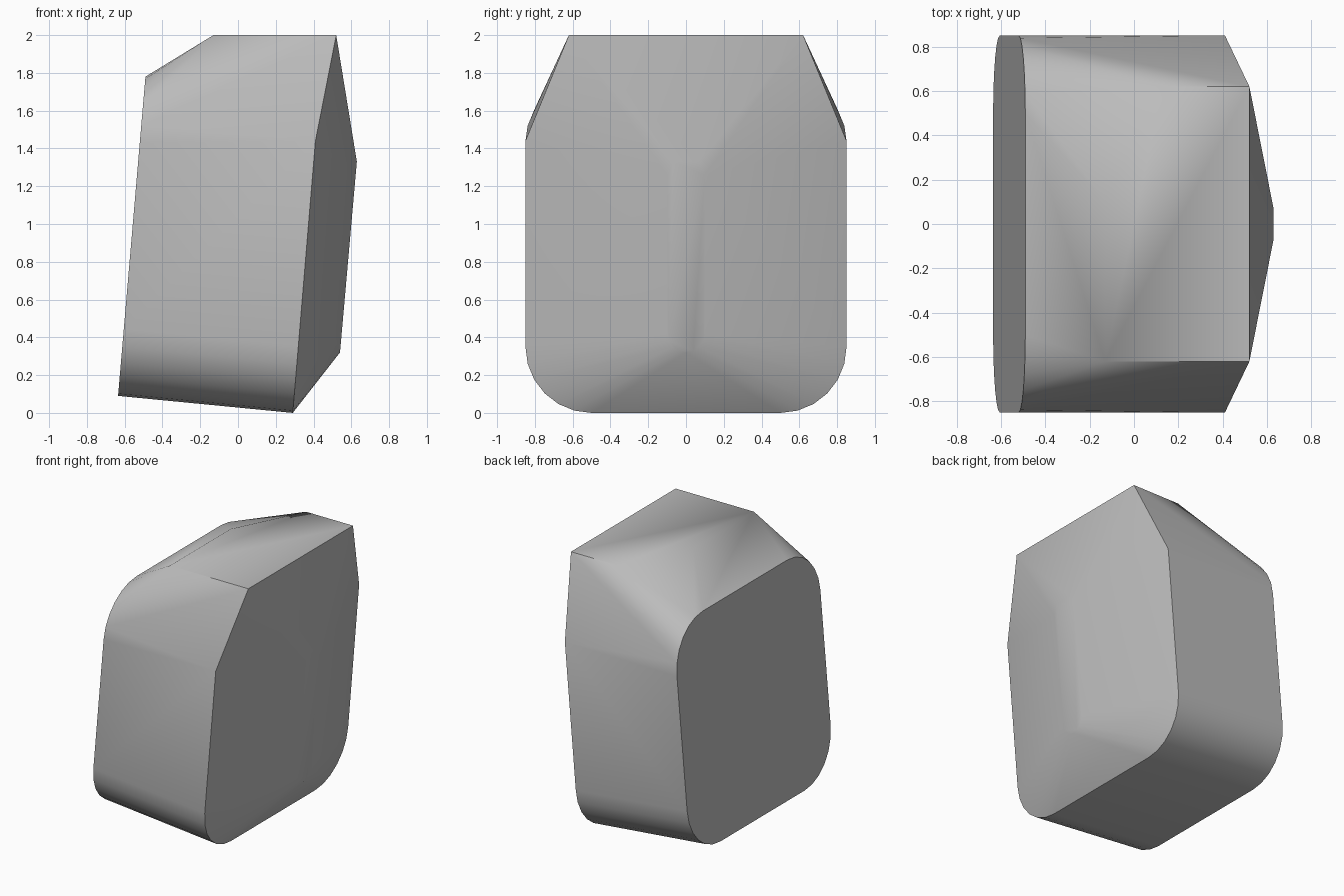
import bpy, bmesh, math

cube = bpy.data.objects.get("Cube")
if cube:
    bpy.data.objects.remove(cube, do_unlink=True)

grey = bpy.data.materials.new("plain grey")
grey.use_nodes = True
tone = (0.5, 0.5, 0.5, 1)
grey.diffuse_color = tone
grey.node_tree.nodes["Principled BSDF"].inputs["Base Color"].default_value = tone

HALF_WIDTH = 0.85
RADIUS = 0.35
STEPS = 6


def arc(cy, cz, radius, start, steps=STEPS):
    """Quarter arc in the y, z plane."""
    return [(cy + radius * math.cos(start + math.pi / 2 * i / steps),
             cz + radius * math.sin(start + math.pi / 2 * i / steps))
            for i in range(steps + 1)]


def both_sides(points):
    return points + [(x, -y, z) for x, y, z in points]


def on_slope(profile, bottom, top):
    """Place a y, z profile on the leaning plane through two x, z points."""
    (x0, z0), (x1, z1) = bottom, top
    return [(x0 + (x1 - x0) * (z - z0) / (z1 - z0), y, z) for y, z in profile]


inner = HALF_WIDTH - RADIUS
points = []

# Flat rounded end on the -x side
rounded = arc(inner, 0.09 + RADIUS, RADIUS, -math.pi / 2) + arc(inner, 1.78 - RADIUS, RADIUS, 0)
points += both_sides(on_slope(rounded, (-0.635, 0.09), (-0.49, 1.78)))

# Rim of the +x side: round lower corners, straight upper bevels
rim = arc(inner, RADIUS, RADIUS, -math.pi / 2) + [(HALF_WIDTH, 1.44)]
points += both_sides(on_slope(rim, (0.29, 0), (0.41, 1.44)))
points += both_sides([(0.52, 0.62, 2)])

# Flat top with one corner cut back
points += [(-0.13, -0.62, 2), (-0.13, 0.10, 2), (0.13, 0.62, 2)]

# Narrow raised strip on the +x side
strip = arc(0, 0.42, 0.1, -math.pi / 2, 4) + [(0.1, 1.26), (0.07, 1.33)]
points += both_sides(on_slope(strip, (0.54, 0.32), (0.63, 1.34)))

# Skin the sections into one solid
bm = bmesh.new()
for p in points:
    bm.verts.new(p)
bmesh.ops.remove_doubles(bm, verts=bm.verts, dist=0.0005)
hull = bmesh.ops.convex_hull(bm, input=bm.verts)
loose = {v for v in hull["geom_interior"] + hull["geom_unused"]
         if isinstance(v, bmesh.types.BMVert)}
bmesh.ops.delete(bm, geom=list(loose), context="VERTS")
bmesh.ops.dissolve_limit(bm, angle_limit=math.radians(0.5), verts=bm.verts, edges=bm.edges)
bmesh.ops.recalc_face_normals(bm, faces=bm.faces)

mesh = bpy.data.meshes.new("faceted_block")
bm.to_mesh(mesh)
bm.free()
mesh.materials.append(grey)
block = bpy.data.objects.new("faceted_block", mesh)
bpy.context.collection.objects.link(block)

bpy.ops.object.select_all(action="DESELECT")
block.select_set(True)
bpy.context.view_layer.objects.active = block
bpy.ops.object.shade_smooth_by_angle(angle=math.radians(38))
